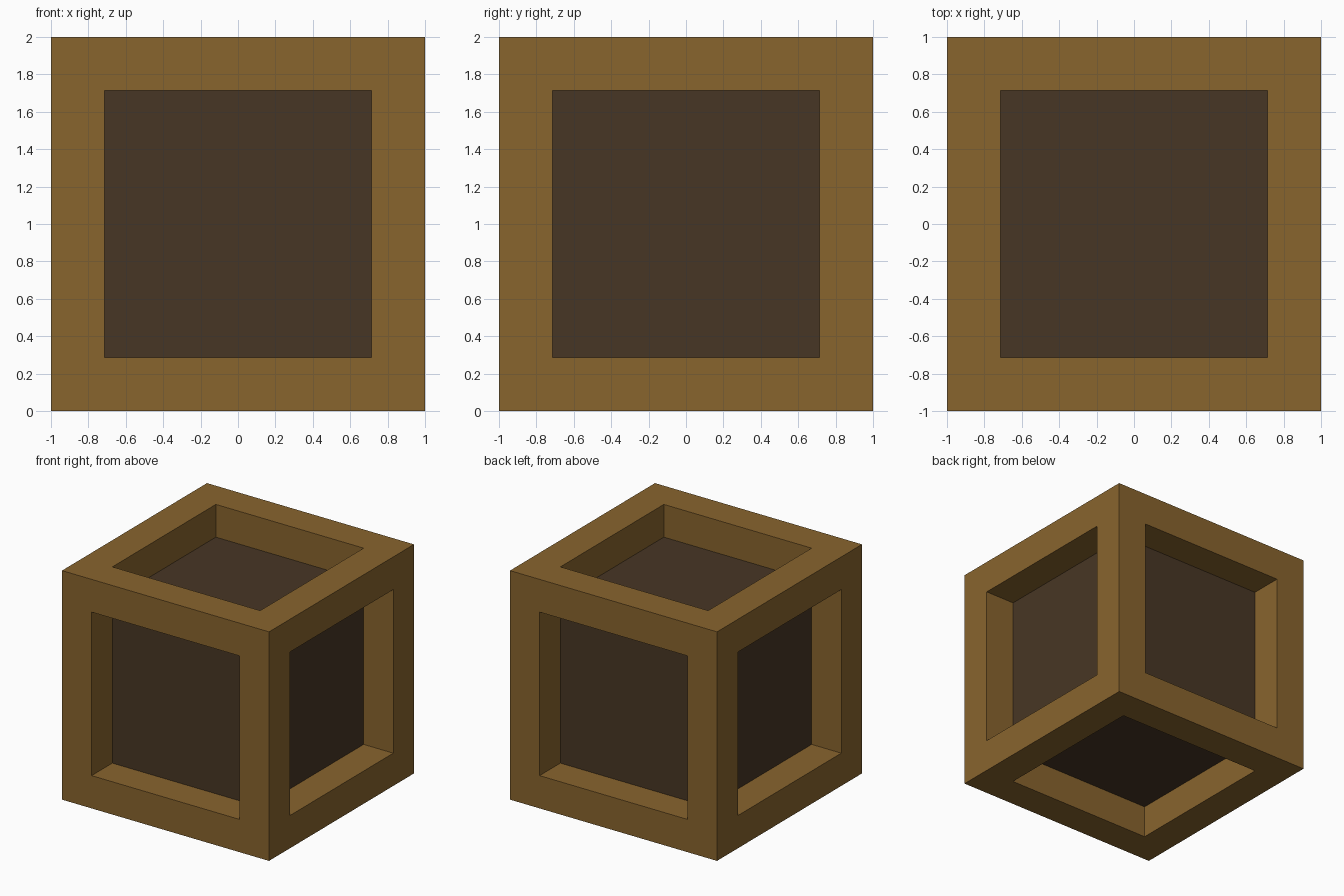
import bpy, bmesh

if "Cube" in bpy.data.objects:
    bpy.data.objects.remove(bpy.data.objects["Cube"])

SIZE = 2.0
BEAM = 0.286  # beam width, also the depth of each recess


def material(name, rgb):
    m = bpy.data.materials.new(name)
    m.diffuse_color = (*rgb, 1.0)
    m.use_nodes = True
    m.node_tree.nodes["Principled BSDF"].inputs["Base Color"].default_value = m.diffuse_color
    return m


# Crate: a cube whose six sides are inset and sunk straight inward
bm = bmesh.new()
bmesh.ops.create_cube(bm, size=SIZE)
bmesh.ops.translate(bm, verts=bm.verts, vec=(0, 0, SIZE / 2))
panels = list(bm.faces)
bmesh.ops.inset_individual(bm, faces=panels, thickness=BEAM, use_even_offset=True)
bmesh.ops.inset_individual(bm, faces=panels, thickness=0.0, depth=-BEAM)

# Dark sunken panels, lighter frame
for f in panels:
    f.material_index = 1

mesh = bpy.data.meshes.new("crate")
bm.to_mesh(mesh)
bm.free()
mesh.materials.append(material("frame wood", (0.250, 0.129, 0.027)))
mesh.materials.append(material("dark panel wood", (0.064, 0.037, 0.018)))
crate = bpy.data.objects.new("crate", mesh)
bpy.context.collection.objects.link(crate)
